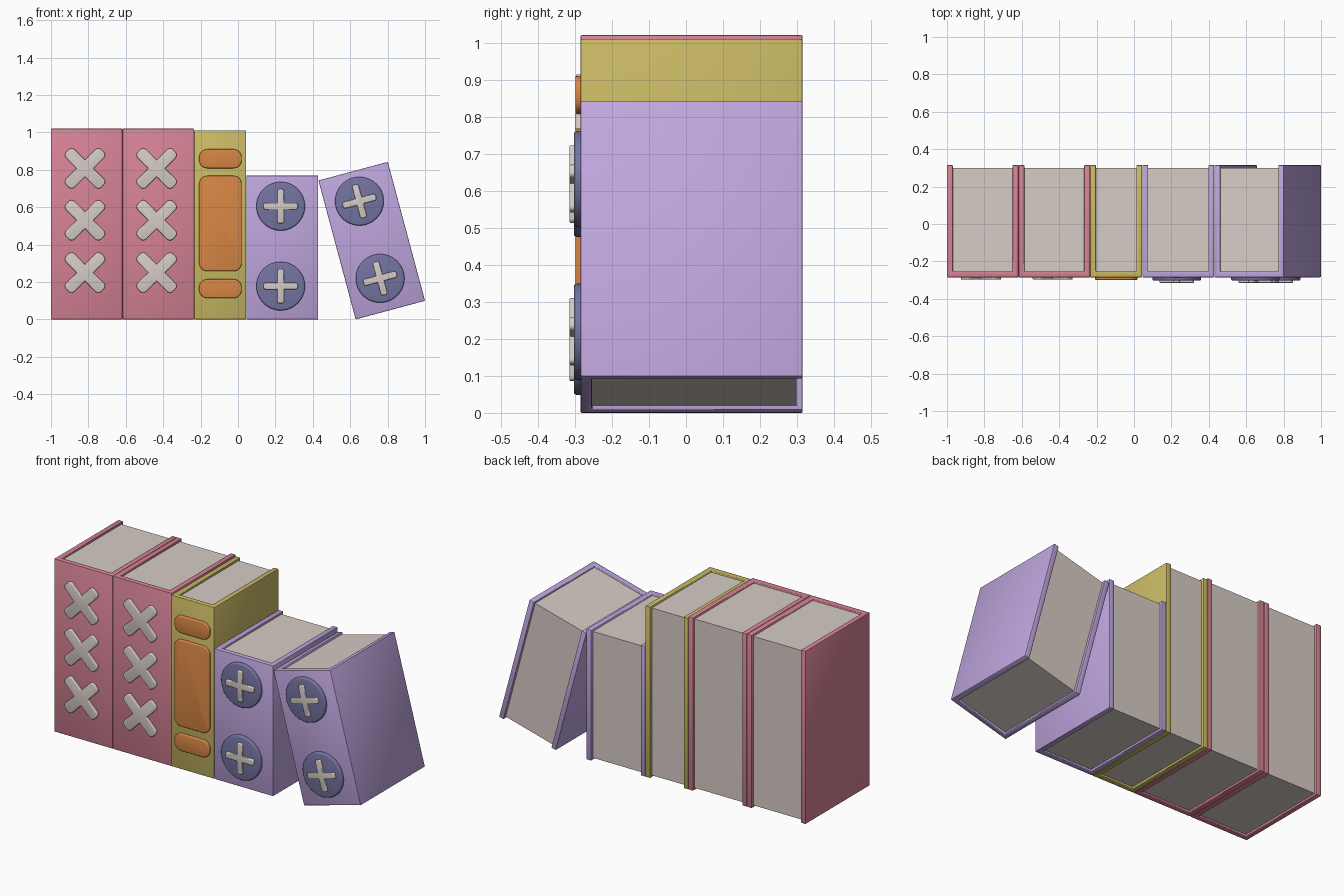
import bpy, bmesh, math
from mathutils import Matrix

if "Cube" in bpy.data.objects:
    bpy.data.objects.remove(bpy.data.objects["Cube"])

FRONT, BACK = -0.285, 0.315   # spine face and open edge of every book
WALL = 0.031                  # cover thickness


def material(name, r, g, b):
    def lin(c):
        c /= 255
        return c / 12.92 if c <= 0.04045 else ((c + 0.055) / 1.055) ** 2.4
    m = bpy.data.materials.new(name)
    m.diffuse_color = (lin(r), lin(g), lin(b), 1)
    m.use_nodes = True
    m.node_tree.nodes["Principled BSDF"].inputs["Base Color"].default_value = m.diffuse_color
    return m


PINK = material("pink_cover", 215, 131, 150)
YELLOW = material("yellow_cover", 202, 186, 101)
PURPLE = material("purple_cover", 190, 165, 221)
ORANGE = material("orange_label", 215, 134, 68)
BLUE = material("slate_blue_disc", 116, 116, 162)
CREAM = material("cream_paper", 214, 204, 197)


def prism(name, outline, axis, lo, hi, mat, place, bevel=0.0, front_only=False):
    """Extrude a 2D outline along y (outline is x,z) or z (outline is x,y)."""
    bm = bmesh.new()
    if axis == 'y':
        verts = [bm.verts.new((u, lo, v)) for u, v in outline]
        move = (0, hi - lo, 0)
    else:
        verts = [bm.verts.new((u, v, lo)) for u, v in outline]
        move = (0, 0, hi - lo)
    face = bm.faces.new(verts)
    ext = bmesh.ops.extrude_face_region(bm, geom=[face])
    bmesh.ops.translate(bm, vec=move, verts=[g for g in ext["geom"] if isinstance(g, bmesh.types.BMVert)])
    bmesh.ops.recalc_face_normals(bm, faces=bm.faces)
    if bevel:
        edges = [e for e in bm.edges if not front_only
                 or all(abs(v.co.y - lo) < 1e-6 for v in e.verts)]
        bmesh.ops.bevel(bm, geom=edges, offset=bevel, segments=3 if front_only else 2,
                        profile=0.5, affect='EDGES', clamp_overlap=True)
    me = bpy.data.meshes.new(name)
    bm.to_mesh(me)
    bm.free()
    me.materials.append(mat)
    ob = bpy.data.objects.new(name, me)
    bpy.context.collection.objects.link(ob)
    ob.matrix_world = place
    bpy.ops.object.select_all(action='DESELECT')
    ob.select_set(True)
    bpy.context.view_layer.objects.active = ob
    bpy.ops.object.shade_smooth_by_angle(angle=math.radians(40))
    return ob


def arc(cx, cy, r, start, end, n):
    return [(cx + r * math.cos(math.radians(start + (end - start) * i / n)),
             cy + r * math.sin(math.radians(start + (end - start) * i / n))) for i in range(n + 1)]


def rounded_rect(cx, cy, hw, hh, r):
    pts = []
    for k, (sx, sy) in enumerate([(1, 1), (-1, 1), (-1, -1), (1, -1)]):
        pts += arc(cx + sx * (hw - r), cy + sy * (hh - r), r, 90 * k, 90 * k + 90, 6)
    return pts


def cross(cx, cy, length, half, turn):
    """Four-armed cross with rounded arm ends."""
    c = half * 0.7
    arm = (arc(length - c, c - half, c, -90, 0, 5) + arc(length - c, half - c, c, 0, 90, 5)
           + [(half, half)])
    pts = []
    for k in range(4):
        a = math.radians(turn + 90 * k)
        pts += [(cx + x * math.cos(a) - y * math.sin(a),
                 cy + x * math.sin(a) + y * math.cos(a)) for x, y in arm]
    return pts


def book(name, w, h, mat, place):
    # U-shaped cover open at the back, with a recessed page block
    u = [(0, FRONT), (w, FRONT), (w, BACK), (w - WALL, BACK), (w - WALL, FRONT + WALL),
         (WALL, FRONT + WALL), (WALL, BACK), (0, BACK)]
    prism(name + "_cover", u, 'z', 0, h, mat, place, 0.004)
    p = WALL - 0.002
    pages = [(p, FRONT + p), (w - p, FRONT + p), (w - p, 0.299), (p, 0.299)]
    prism(name + "_pages", pages, 'z', 0.012, h - 0.012, CREAM, place)


# Two tall pink books with three X marks each
for i, x in enumerate((-1.0, -0.617)):
    place = Matrix.Translation((x, 0, 0))
    name = f"pink_book_{i + 1}"
    book(name, 0.382, 1.02, PINK, place)
    for j, z in enumerate((0.25, 0.53, 0.807)):
        prism(f"{name}_x_mark_{j + 1}", cross(0.182, z, 0.133, 0.032, 45), 'y',
              -0.298, FRONT + 0.005, CREAM, place, 0.006, True)

# Narrow yellow book with three orange labels
place = Matrix.Translation((-0.235, 0, 0))
book("yellow_book", 0.279, 1.01, YELLOW, place)
for j, (z0, z1) in enumerate(((0.114, 0.215), (0.258, 0.768), (0.808, 0.91))):
    prism(f"yellow_book_label_{j + 1}",
          rounded_rect(0.141, (z0 + z1) / 2, 0.114, (z1 - z0) / 2, 0.044), 'y',
          -0.299, FRONT + 0.005, ORANGE, place, 0.006, True)

# Two short purple books with disc emblems, the last one leaning
lean = Matrix.Translation((0.629, 0, 0)) @ Matrix.Rotation(math.radians(-15), 4, 'Y')
for i, place in enumerate((Matrix.Translation((0.045, 0, 0)), lean)):
    name = f"purple_book_{i + 1}"
    book(name, 0.384, 0.769, PURPLE, place)
    for j, z in enumerate((0.178, 0.605)):
        prism(f"{name}_disc_{j + 1}", arc(0.183, z, 0.13, 0, 352.5, 47), 'y',
              -0.303, FRONT + 0.005, BLUE, place, 0.009, True)
        prism(f"{name}_plus_{j + 1}", cross(0.183, z, 0.092, 0.018, 0), 'y',
              -0.315, -0.299, CREAM, place, 0.005, True)
